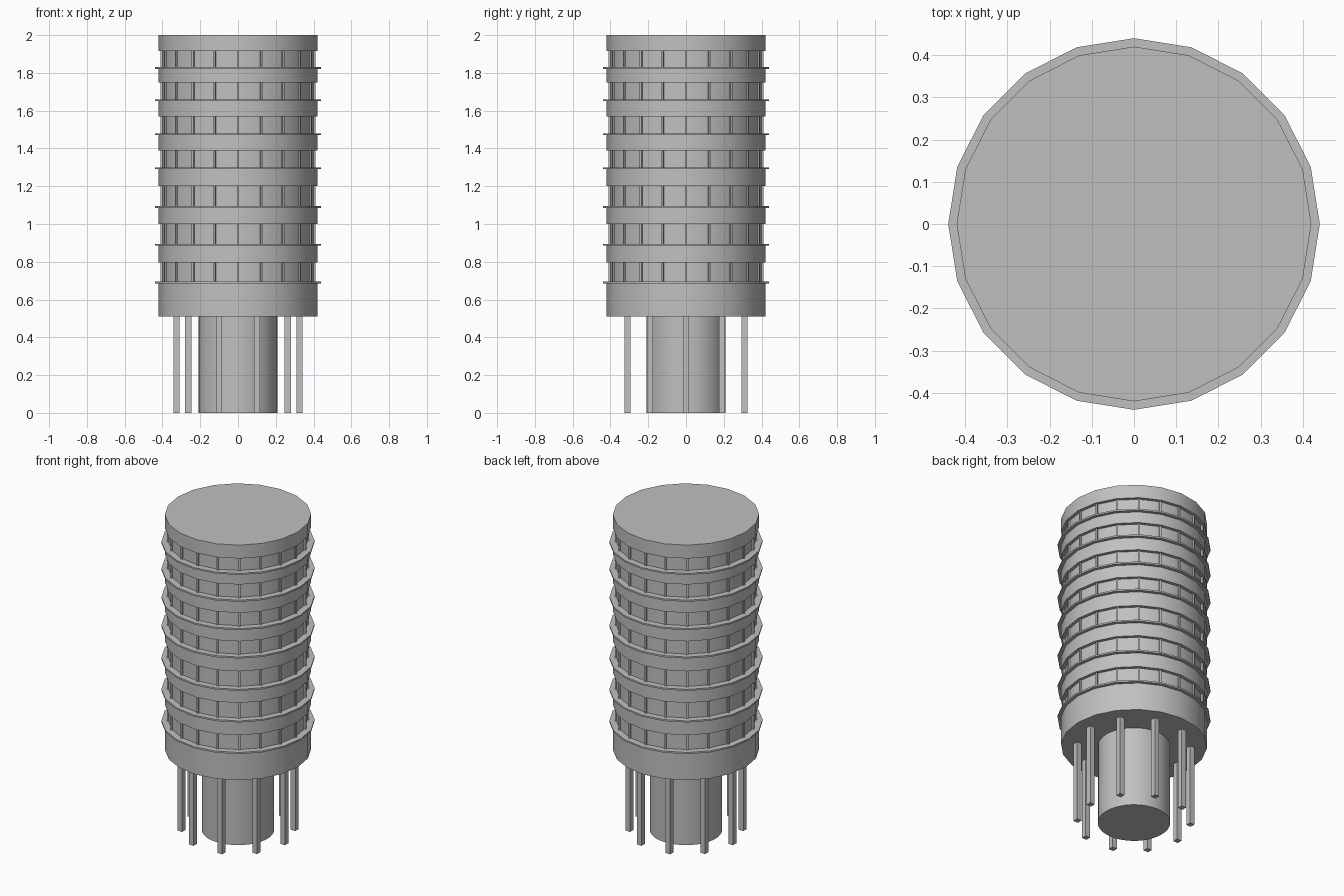
import bpy
from math import cos, sin, pi, radians

cube = bpy.data.objects.get("Cube")
if cube:
    bpy.data.objects.remove(cube, do_unlink=True)

grey = bpy.data.materials.new("concrete grey")
grey.use_nodes = True
colour = (0.53, 0.53, 0.53, 1)
grey.diffuse_color = colour
grey.node_tree.nodes["Principled BSDF"].inputs["Base Color"].default_value = colour


def prism(name, radius, bottom, top, sides=20):
    """Upright smooth-sided drum with a corner pointing along +x."""
    bpy.ops.mesh.primitive_cylinder_add(
        vertices=sides, radius=radius, depth=top - bottom,
        location=(0, 0, (bottom + top) / 2))
    obj = bpy.context.object
    obj.name = name
    obj.data.materials.append(grey)
    bpy.ops.object.shade_smooth_by_angle(angle=radians(30))
    return obj


def post(name, size, angle, radius, bottom, top, turn=0):
    """Upright square bar standing on a circle around the tower axis."""
    bpy.ops.mesh.primitive_cube_add(
        size=1, location=(radius * cos(angle), radius * sin(angle), (bottom + top) / 2),
        rotation=(0, 0, turn))
    obj = bpy.context.object
    obj.name = name
    obj.scale = (size, size, top - bottom)
    obj.data.materials.append(grey)
    return obj


SIDES = 20
WALL, GLASS, LEDGE = 0.42, 0.4, 0.44
BASE = 0.51
LEDGE_HALF = 0.005

# Ground level: central core and ring of columns
prism("central_core", 0.208, 0, BASE, 40)
for i in range(10):
    post(f"column_{i + 1}", 0.033, i * pi / 5, 0.325, 0, BASE)

# Storeys: ledge height and window head height of each
storeys = [(0.69, 0.795), (0.89, 1.0), (1.09, 1.2), (1.295, 1.39),
           (1.475, 1.57), (1.655, 1.75), (1.825, 1.915)]

below = BASE
for n, (sill, head) in enumerate(storeys, 1):
    prism(f"wall_band_{n}", WALL, below, sill)
    prism(f"ledge_{n}", LEDGE, sill - LEDGE_HALF, sill + LEDGE_HALF)
    prism(f"window_band_{n}", GLASS, sill, head)
    # Thin mullions on every corner of the window band
    for k in range(SIDES):
        a = 2 * pi * k / SIDES
        post(f"mullion_{n}_{k + 1}", 0.012, a, GLASS + 0.003, sill, head, a)
    below = head

# Top storey parapet with flat roof
prism("roof_band", WALL, below, 2)
